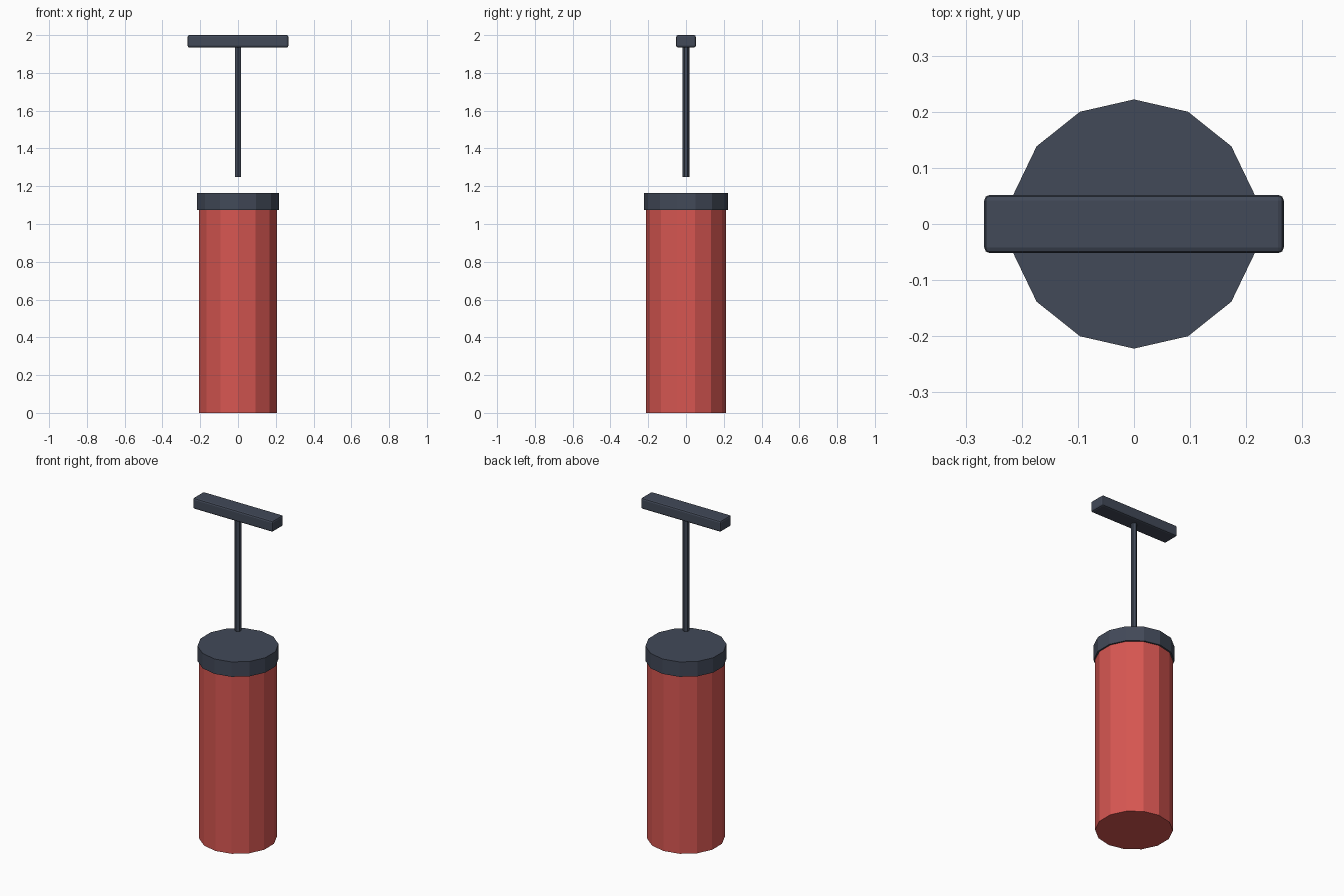
import bpy

if "Cube" in bpy.data.objects:
    bpy.data.objects.remove(bpy.data.objects["Cube"], do_unlink=True)


def make_material(name, rgb):
    mat = bpy.data.materials.new(name)
    mat.use_nodes = True
    mat.diffuse_color = (*rgb, 1)
    mat.node_tree.nodes["Principled BSDF"].inputs["Base Color"].default_value = (*rgb, 1)
    return mat


red = make_material("red", (0.68, 0.094, 0.083))
slate = make_material("dark slate", (0.054, 0.067, 0.098))


def cylinder(name, sides, radius, bottom, top, mat):
    bpy.ops.mesh.primitive_cylinder_add(
        vertices=sides, radius=radius, depth=top - bottom,
        location=(0, 0, (bottom + top) / 2))
    obj = bpy.context.object
    obj.name = name
    obj.data.materials.append(mat)
    return obj


# Faceted canister and its lid
cylinder("canister_body", 14, 0.213, 0, 1.075, red)
cylinder("canister_lid", 14, 0.222, 1.073, 1.163, slate)

# Thin plunger rod, floating above the lid
cylinder("plunger_rod", 6, 0.018, 1.25, 1.94, slate)

# Crossbar handle with softened edges
bpy.ops.mesh.primitive_cube_add(size=1, location=(0, 0, 1.967))
handle = bpy.context.object
handle.name = "handle"
handle.scale = (0.534, 0.104, 0.066)
bpy.ops.object.transform_apply(location=False, rotation=False, scale=True)
bevel = handle.modifiers.new("soft_edges", "BEVEL")
bevel.width = 0.01
bevel.segments = 2
handle.data.materials.append(slate)
